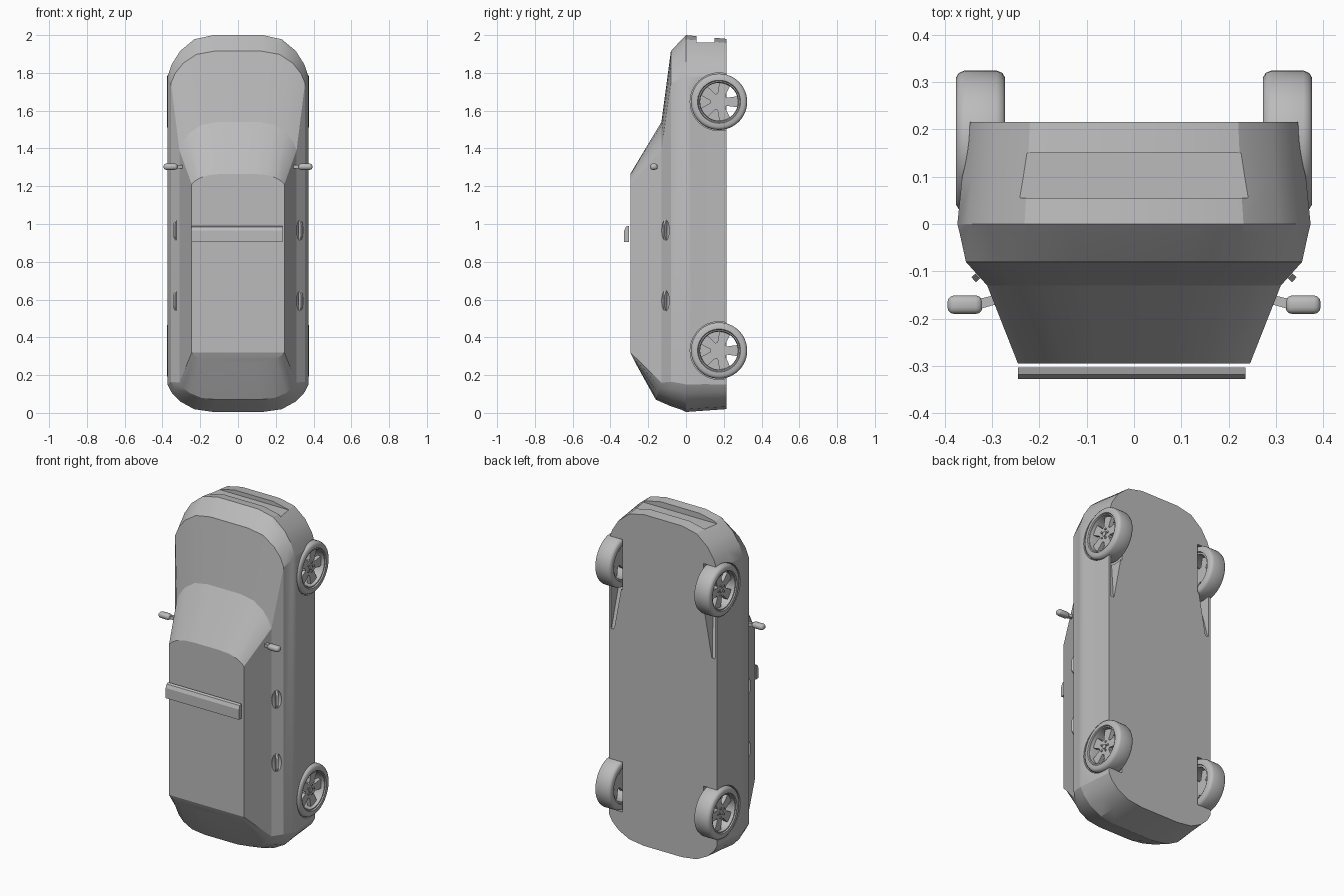
import bpy, bmesh, math
from mathutils import Vector, Matrix

cube = bpy.data.objects.get("Cube")
if cube:
    bpy.data.objects.remove(cube, do_unlink=True)

GREY = (0.5, 0.5, 0.5, 1)
paint = bpy.data.materials.new("plain grey")
paint.diffuse_color = GREY
paint.use_nodes = True
bsdf = next(n for n in paint.node_tree.nodes if n.type == 'BSDF_PRINCIPLED')
bsdf.inputs["Base Color"].default_value = GREY


def finish(name, bm):
    """Turn a bmesh into a grey object."""
    bmesh.ops.recalc_face_normals(bm, faces=bm.faces)
    mesh = bpy.data.meshes.new(name)
    bm.to_mesh(mesh)
    bm.free()
    mesh.materials.append(paint)
    ob = bpy.data.objects.new(name, mesh)
    bpy.context.collection.objects.link(ob)
    return ob


def smooth(ob, angle=25):
    bpy.ops.object.select_all(action='DESELECT')
    ob.select_set(True)
    bpy.context.view_layer.objects.active = ob
    bpy.ops.object.shade_smooth_by_angle(angle=math.radians(angle))


def hull(name, points):
    bm = bmesh.new()
    for p in points:
        bm.verts.new(p)
    bmesh.ops.convex_hull(bm, input=bm.verts)
    return finish(name, bm)


def box(name, lo, hi, bevel=0):
    bm = bmesh.new()
    bmesh.ops.create_cube(bm, size=1)
    lo, hi = Vector(lo), Vector(hi)
    for v in bm.verts:
        v.co = (lo + hi) / 2 + v.co * (hi - lo)
    if bevel:
        bmesh.ops.bevel(bm, geom=bm.edges[:], offset=bevel, segments=3,
                        profile=0.5, affect='EDGES')
    return finish(name, bm)


def lathe(name, profile, side, y, z, steps=48):
    """Spin a closed (radius, x) profile about a sideways axle."""
    bm = bmesh.new()
    rings = []
    for k in range(steps):
        a = math.tau * k / steps
        rings.append([bm.verts.new((side * x, y + r * math.cos(a), z + r * math.sin(a)))
                      for r, x in profile])
    n = len(profile)
    for k in range(steps):
        a, b = rings[k], rings[(k + 1) % steps]
        for i in range(n):
            j = (i + 1) % n
            bm.faces.new((a[i], a[j], b[j], b[i]))
    return finish(name, bm)


def cylinder(name, radius, x0, x1, side, y, z, steps=48):
    return hull(name, [(side * x, y + radius * math.cos(math.tau * k / steps),
                        z + radius * math.sin(math.tau * k / steps))
                       for x in (x0, x1) for k in range(steps)])


# Body shell: stacked plan outlines from floor to roof
CORNER = [(0.35, 0), (0.62, 0.1), (0.82, 0.38), (0.94, 0.7), (1, 1)]


def outline(width, y, front, front_depth, rear, rear_depth, rear_y):
    half = [Vector((width * u, y, front - front_depth * v)) for u, v in CORNER]
    half += [Vector((width * u, y + (rear_y - y) * (1 - v), rear + rear_depth * v))
             for u, v in reversed(CORNER)]
    return half


layers = [
    outline(0.355, 0.215, 1.98, 0.21, 0.02, 0.13, 0.215),
    outline(0.363, 0.10, 1.99, 0.21, 0.012, 0.14, 0.10),
    outline(0.373, 0.0, 2.0, 0.22, 0.005, 0.145, 0.0),
    outline(0.368, -0.02, 1.98, 0.21, 0.015, 0.14, -0.02),
    outline(0.355, -0.08, 1.915, 0.17, 0.035, 0.13, -0.08),
    outline(0.31, -0.13, 1.54, 0.15, 0.07, 0.09, -0.16),
    outline(0.245, -0.295, 1.265, 0.055, 0.265, 0.055, -0.268),
]
bm = bmesh.new()
right = [[bm.verts.new(p) for p in ring] for ring in layers]
left = [[bm.verts.new((-p.x, p.y, p.z)) for p in ring] for ring in layers]
last = len(layers[0]) - 1
for a, b, c, d in zip(right, right[1:], left, left[1:]):
    for i in range(last):
        bm.faces.new((a[i], a[i + 1], b[i + 1], b[i]))
        bm.faces.new((c[i], d[i], d[i + 1], c[i + 1]))
    for i in (0, last):
        bm.faces.new((a[i], b[i], d[i], c[i]))
for k in (0, -1):
    for i in range(last):
        bm.faces.new((right[k][i], right[k][i + 1], left[k][i + 1], left[k][i]))
body = finish("body_shell", bm)

# Cut wheel arches, floor wedges, handle recesses and the front intake
AXLES = {"front": 1.647, "rear": 0.33}
AXLE_Y = 0.175
HANDLES = (0.967, 0.593)
cutters = [box("intake_cutter", (-0.245, 0.055, 1.962), (0.245, 0.15, 2.1))]
out = Vector((0.74, -0.67, 0))
along = Vector((0.67, 0.74, 0))
for side in (1, -1):
    for z in AXLES.values():
        cutters.append(cylinder("arch_cutter", 0.153, 0.265, 0.5, side, AXLE_Y, z))
    cutters.append(hull("wedge_cutter", [
        (side * x, y, z) for x, y, z in
        ((0.268, 0.13, 1.53), (0.34, 0.13, 1.53), (0.268, 0.25, 1.53),
         (0.34, 0.25, 1.53), (0.32, 0.21, 1.25), (0.34, 0.21, 1.25),
         (0.32, 0.25, 1.25), (0.34, 0.25, 1.25))]))
    for z in HANDLES:
        bm = bmesh.new()
        bmesh.ops.create_uvsphere(bm, u_segments=24, v_segments=12, radius=1)
        for v in bm.verts:
            p = Vector((0.329, -0.109, z)) + out * v.co.x * 0.014 + along * v.co.y * 0.027
            v.co = (side * p.x, p.y, z + v.co.z * 0.055)
        cutters.append(finish("handle_cutter", bm))

for c in cutters:
    c.hide_render = True
    mod = body.modifiers.new("cut", 'BOOLEAN')
    mod.operation = 'DIFFERENCE'
    mod.solver = 'EXACT'
    mod.object = c
graph = bpy.context.evaluated_depsgraph_get()
body_mesh = bpy.data.meshes.new_from_object(body.evaluated_get(graph))
body.modifiers.clear()
body.data = body_mesh
for c in cutters:
    bpy.data.objects.remove(c, do_unlink=True)
smooth(body, 20)

# Roof bar, floating just off the roof
hull("roof_bar", [(x, y, z) for x in (-0.245, 0.235) for y, z in
                  ((-0.303, 0.905), (-0.327, 0.905), (-0.327, 0.965),
                   (-0.318, 0.985), (-0.303, 0.99))])

# Wheels
TYRE = [(0.112, 0.272), (0.134, 0.272), (0.144, 0.278), (0.149, 0.29),
        (0.149, 0.358), (0.144, 0.37), (0.134, 0.376), (0.114, 0.376), (0.11, 0.37),
        (0.11, 0.276)]
RIM = [(0.11, 0.28), (0.11, 0.37), (0.104, 0.37), (0.1, 0.355), (0.1, 0.28)]
for side, side_name in ((1, "left"), (-1, "right")):
    for end, z in AXLES.items():
        tag = f"{end}_{side_name}_"
        smooth(lathe(tag + "tyre", TYRE, side, AXLE_Y, z), 40)
        smooth(lathe(tag + "rim", RIM, side, AXLE_Y, z))
        smooth(cylinder(tag + "hub", 0.045, 0.325, 0.352, side, AXLE_Y, z, 30))
        smooth(cylinder(tag + "hub_cap", 0.014, 0.34, 0.357, side, AXLE_Y, z, 20))
        for k in range(5):
            turn = Matrix.Rotation(math.tau * k / 5, 3, 'X')
            centre = Vector((0, AXLE_Y, z))
            hull(tag + "spoke", [
                centre + turn @ Vector((side * x, r, w * s))
                for x in (0.328, 0.352) for r, w in ((0.03, 0.02), (0.07, 0.019), (0.103, 0.03))
                for s in (1, -1)])
            nut = centre + turn @ Vector((0, 0.028, 0))
            cylinder(tag + "wheel_nut", 0.006, 0.345, 0.358, side, nut.y, nut.z, 8)

    # Door mirror and its stalk
    smooth(box(side_name + "_mirror", *[
        (min(side * 0.32, side * 0.394), -0.19, 1.287),
        (max(side * 0.32, side * 0.394), -0.151, 1.32)], bevel=0.014), 40)
    hull(side_name + "_mirror_stalk", [
        (side * x, y, z) for x, ys in ((0.285, (-0.168, -0.148)), (0.335, (-0.182, -0.16)))
        for y in ys for z in (1.293, 1.312)])

    # Door handle bars across the recesses
    for k, z in enumerate(HANDLES):
        grip = Vector((0.329, -0.109, 0))
        pts = []
        for dz, lift in ((-0.054, 0.002), (-0.03, 0.013), (0.03, 0.013), (0.054, 0.002)):
            for s in (1, -1):
                for d in (0, -0.007):
                    p = grip + out * (lift + d) + along * (0.007 * s)
                    pts.append((side * p.x, p.y, z + dz))
        hull(f"{side_name}_door_handle_{k + 1}", pts)
